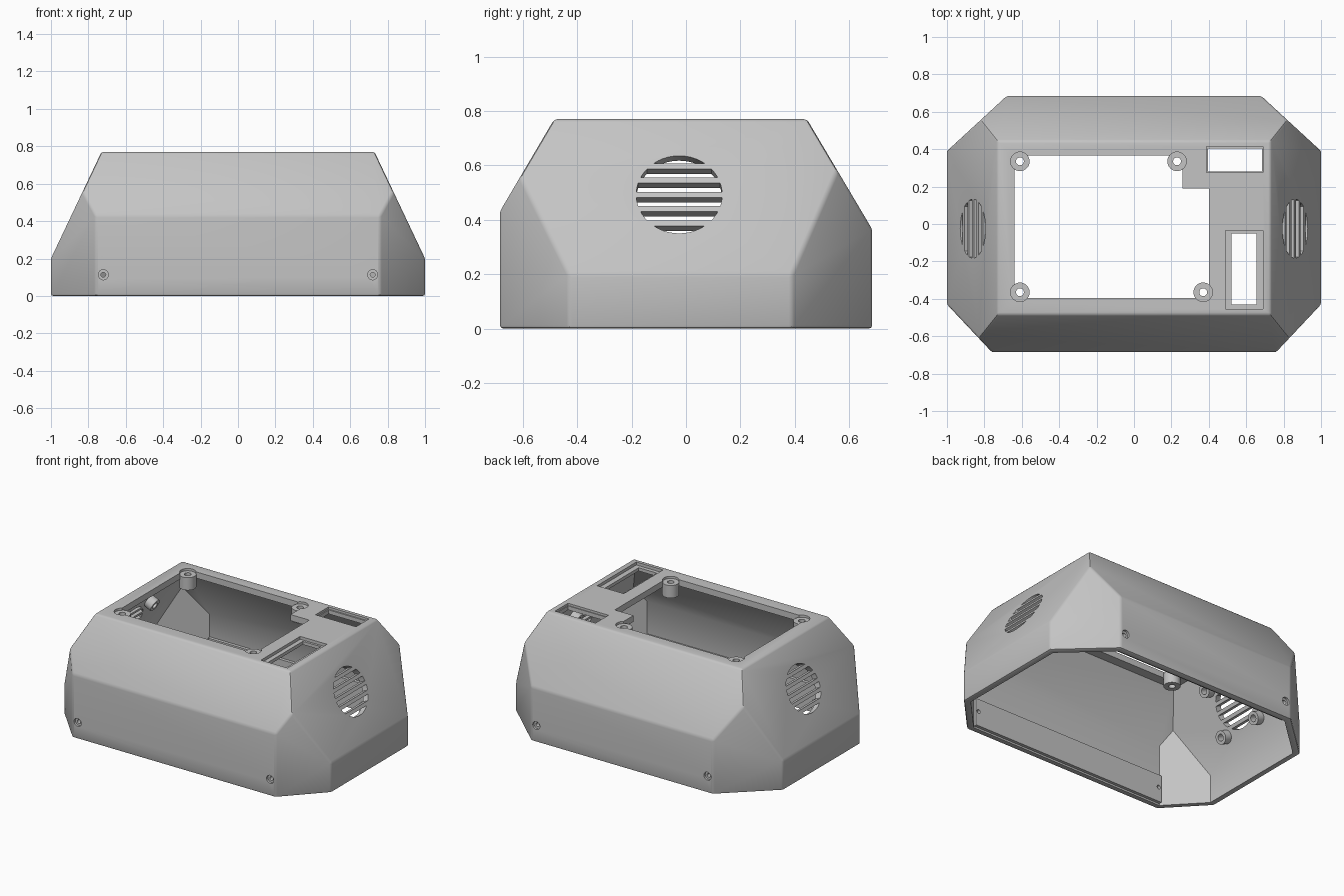
import bpy, bmesh, math
from mathutils import Vector, Matrix

cube = bpy.data.objects.get("Cube")
if cube:
    bpy.data.objects.remove(cube, do_unlink=True)

grey = bpy.data.materials.new("light_grey_plastic")
grey.use_nodes = True
COLOUR = (0.55, 0.55, 0.55, 1)
grey.diffuse_color = COLOUR
grey.node_tree.nodes["Principled BSDF"].inputs["Base Color"].default_value = COLOUR

WALL = 0.042
TOP = 0.77


def finish(name, bm, matrix=Matrix()):
    """Turn a bmesh into a named grey object."""
    bmesh.ops.transform(bm, matrix=matrix, verts=bm.verts)
    bmesh.ops.recalc_face_normals(bm, faces=bm.faces)
    mesh = bpy.data.meshes.new(name)
    bm.to_mesh(mesh)
    bm.free()
    mesh.materials.append(grey)
    obj = bpy.data.objects.new(name, mesh)
    bpy.context.scene.collection.objects.link(obj)
    return obj


def slice_off(bm, point, normal):
    """Cut away everything on the normal side and cap the cut."""
    bmesh.ops.bisect_plane(bm, geom=bm.verts[:] + bm.edges[:] + bm.faces[:],
                           plane_co=point, plane_no=normal, clear_outer=True)
    rim = [e for e in bm.edges if e.is_boundary]
    if rim:
        bmesh.ops.holes_fill(bm, edges=rim, sides=0)


def select(obj):
    bpy.ops.object.select_all(action='DESELECT')
    obj.select_set(True)
    bpy.context.view_layer.objects.active = obj


def cut(target, cutter):
    select(target)
    mod = target.modifiers.new("cut", 'BOOLEAN')
    mod.operation = 'DIFFERENCE'
    mod.solver = 'EXACT'
    mod.object = cutter
    bpy.ops.object.modifier_apply(modifier=mod.name)


def remove(obj):
    bpy.data.objects.remove(obj, do_unlink=True)


def cut_once(target, cutter):
    cut(target, cutter)
    remove(cutter)


def prism(name, outline, z0, z1):
    bm = bmesh.new()
    face = bm.faces.new([bm.verts.new((x, y, z0)) for x, y in outline])
    new = bmesh.ops.extrude_face_region(bm, geom=[face])["geom"]
    bmesh.ops.translate(bm, vec=(0, 0, z1 - z0),
                        verts=[v for v in new if isinstance(v, bmesh.types.BMVert)])
    return finish(name, bm)


def box(name, x0, x1, y0, y1, z0, z1):
    return prism(name, [(x0, y0), (x1, y0), (x1, y1), (x0, y1)], z0, z1)


def lathe(name, profile, matrix, steps=32):
    """Spin a closed (radius, height) profile round the local z axis."""
    bm = bmesh.new()
    rings = []
    for i in range(steps):
        a = 2 * math.pi * i / steps
        rings.append([bm.verts.new((r * math.cos(a), r * math.sin(a), h)) for r, h in profile])
    n = len(profile)
    for i in range(steps):
        p, q = rings[i], rings[(i + 1) % steps]
        for j in range(n):
            k = (j + 1) % n
            bm.faces.new((p[j], q[j], q[k], p[k]))
    return finish(name, bm, matrix)


def tube(name, outer, inner, h0, h1, matrix):
    return lathe(name, [(inner, h0), (outer, h0), (outer, h1), (inner, h1)], matrix)


# Faceted body described by its outer planes
planes = [((0, -0.685, 0), (0, -1, 0)), ((0, 0.685, 0), (0, 1, 0)),
          ((0, -0.685, 0.43), (0, -0.34, 0.2)), ((0, 0.685, 0.365), (0, 0.405, 0.24)),
          ((0, 0, TOP), (0, 0, 1))]
for s in (1, -1):
    planes += [((s, 0, 0), (s, 0, 0)), ((s, 0, 0.2), (s * 0.57, 0, 0.27)),
               ((s, -0.43, 0), (s * 0.255, -0.24, 0)), ((s, 0.39, 0), (s * 0.295, 0.32, 0))]


def body(name, inset, floor, bevel):
    bm = bmesh.new()
    bmesh.ops.create_cube(bm, size=6)
    for point, normal in planes:
        n = Vector(normal).normalized()
        slice_off(bm, Vector(point) - n * inset, n)
    slice_off(bm, Vector((0, 0, floor)), Vector((0, 0, -1)))
    if bevel:
        bmesh.ops.bevel(bm, geom=bm.edges[:], offset=bevel, segments=2, profile=0.5,
                        affect='EDGES', clamp_overlap=True)
    return finish(name, bm)


shell = body("shell", 0, 0, 0.012)
cut_once(shell, body("cavity", WALL, -0.2, 0))

# Display opening with a stepped corner, and its round screw reliefs
opening = [(-0.64, -0.395), (0.4, -0.395), (0.4, 0.19), (0.26, 0.19), (0.26, 0.365), (-0.64, 0.365)]
cut_once(shell, prism("opening", opening, 0.6, 1))
for x, y in ((-0.61, 0.335), (0.23, 0.335), (-0.61, -0.365), (0.37, -0.365)):
    bm = bmesh.new()
    bmesh.ops.create_cone(bm, cap_ends=True, segments=32, radius1=0.05, radius2=0.05, depth=0.4)
    cut_once(shell, finish("relief", bm, Matrix.Translation((x, y, TOP))))
    tube("display_boss", 0.052, 0.021, 0.67, TOP - 0.015, Matrix.Translation((x, y, 0)))

# Small windows in the top, one with a recessed ledge
cut_once(shell, box("window", 0.395, 0.685, 0.28, 0.405, 0.6, 1))
cut_once(shell, box("window_step", 0.387, 0.69, 0.275, 0.414, TOP - 0.015, 1))
cut_once(shell, box("switch_recess", 0.49, 0.69, -0.455, -0.035, TOP - 0.02, 1))
cut_once(shell, box("switch_hole", 0.52, 0.655, -0.43, -0.05, 0.6, 1))

# Side vents and the fan posts behind them
for s in (1, -1):
    normal = Vector((s * 0.57, 0, 0.27)).normalized()
    along = Vector((0, s, 0))
    up = normal.cross(along)
    frame = Matrix((along, up, normal)).transposed().to_4x4()
    frame.translation = (s * 0.861, -0.025, 0.4925)
    for k in range(6):
        bm = bmesh.new()
        bmesh.ops.create_cone(bm, cap_ends=True, segments=48, radius1=0.158, radius2=0.158, depth=0.2)
        middle = (k - 2.5) * 0.058
        for side in (1, -1):
            slice_off(bm, Vector((0, middle + side * 0.0175, 0)), Vector((0, side, 0)))
        cut_once(shell, finish("slot", bm, frame))
    for u in (-0.155, 0.155):
        for v in (-0.155, 0.155):
            tube("fan_post", 0.043, 0.022, -WALL - 0.05, -WALL + 0.005,
                 frame @ Matrix.Translation((u, v, 0)))

# Screw strips inside the long walls, with countersunk screw holes
for s, half, screw in ((-1, 0.74, 0.72), (1, 0.66, 0.64)):
    y0, y1 = sorted((s * 0.66, s * 0.622))
    strip = box("screw_strip", -half, half, y0, y1, 0.012, 0.2)
    for x in (-screw, screw):
        place = Matrix.Translation((x, s * 0.685, 0.113)) @ Matrix.Rotation(-s * math.pi / 2, 4, 'X')
        for r, depth in ((0.027, 0.03), (0.013, 0.3)):
            bm = bmesh.new()
            bmesh.ops.create_cone(bm, cap_ends=True, segments=24, radius1=r, radius2=r, depth=depth)
            cutter = finish("screw_hole", bm, place)
            cut(strip, cutter)
            cut_once(shell, cutter)

for obj in bpy.context.scene.objects:
    if obj.type == 'MESH':
        select(obj)
        bpy.ops.object.shade_smooth_by_angle(angle=math.radians(32))
